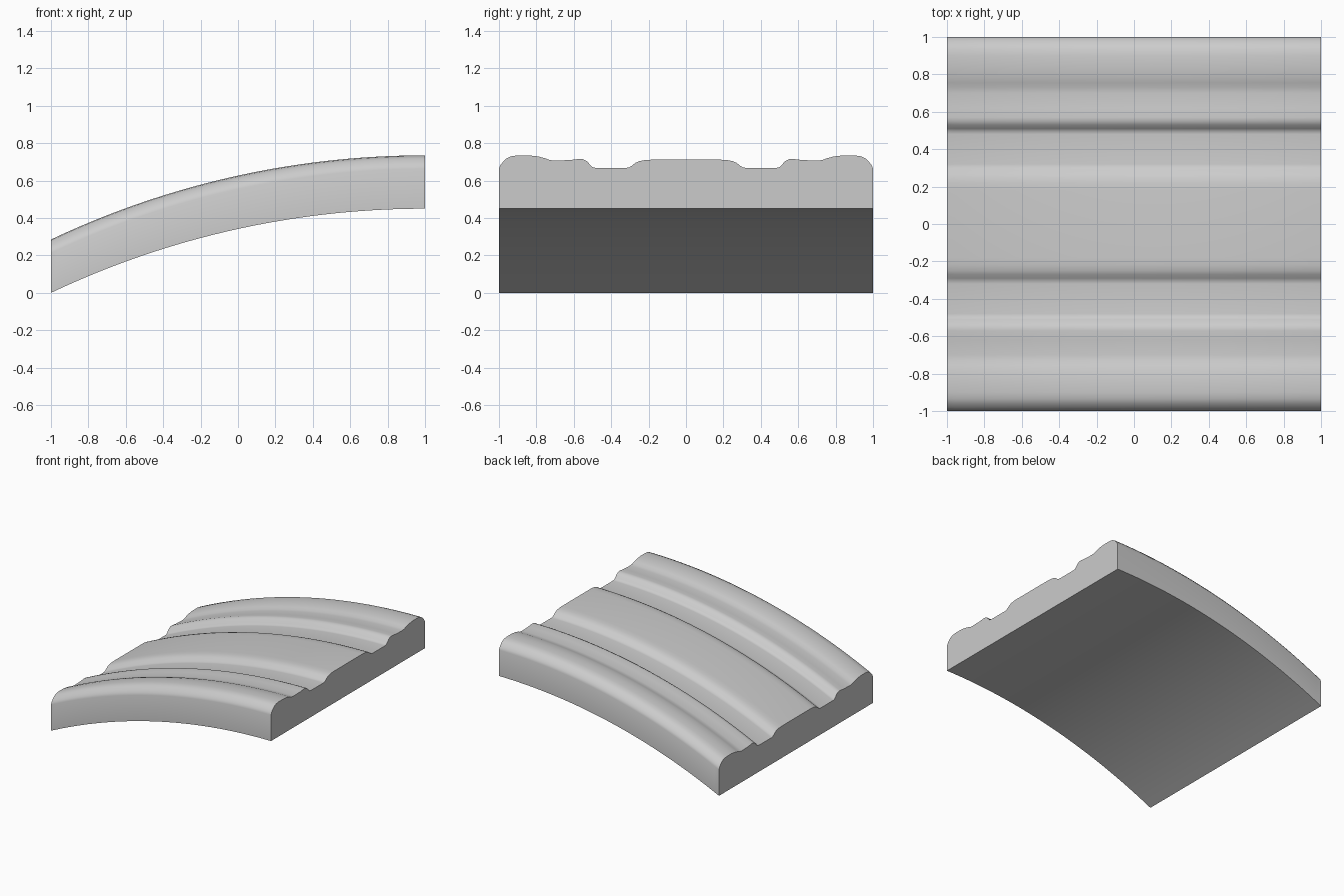
import bpy, bmesh, math

if "Cube" in bpy.data.objects:
    bpy.data.objects.remove(bpy.data.objects["Cube"])

# Half of the moulded cross-section: (y, height above the underside)
half = [(0, .262), (.18, .262), (.22, .260), (.25, .254), (.27, .245), (.29, .229),
        (.305, .220), (.32, .218), (.48, .218), (.497, .220), (.51, .232), (.53, .254),
        (.55, .264), (.57, .266), (.62, .260), (.70, .257), (.73, .260), (.755, .270),
        (.79, .279), (.84, .285), (.90, .285), (.935, .280), (.96, .268), (.98, .248),
        (.993, .232), (1, .213), (1, 0)]
profile = [(-y, h) for y, h in reversed(half)] + half[1:]

# Circular rise that levels out at the right end
R, N = 4.669, 48
def rise(x):
    return 0.45 - (R - math.sqrt(R * R - (1 - x) ** 2))

# Sweep the section along the rise
bm = bmesh.new()
rings = []
for i in range(N + 1):
    x = -1 + 2 * i / N
    rings.append([bm.verts.new((x, y, max(0, rise(x)) + h)) for y, h in profile])
n = len(profile)
for a, b in zip(rings, rings[1:]):
    for j in range(n):
        k = (j + 1) % n
        bm.faces.new((a[j], a[k], b[k], b[j]))
bm.faces.new(rings[0])
bm.faces.new(rings[-1])
bmesh.ops.recalc_face_normals(bm, faces=bm.faces)
me = bpy.data.meshes.new("curved_moulding")
bm.to_mesh(me)
bm.free()
ob = bpy.data.objects.new("curved_moulding", me)
bpy.context.collection.objects.link(ob)

# Plain grey
mat = bpy.data.materials.new("light_grey")
mat.diffuse_color = (0.6, 0.6, 0.6, 1)
mat.use_nodes = True
mat.node_tree.nodes["Principled BSDF"].inputs["Base Color"].default_value = mat.diffuse_color
me.materials.append(mat)

bpy.context.view_layer.objects.active = ob
ob.select_set(True)
bpy.ops.object.shade_smooth_by_angle(angle=math.radians(40))
